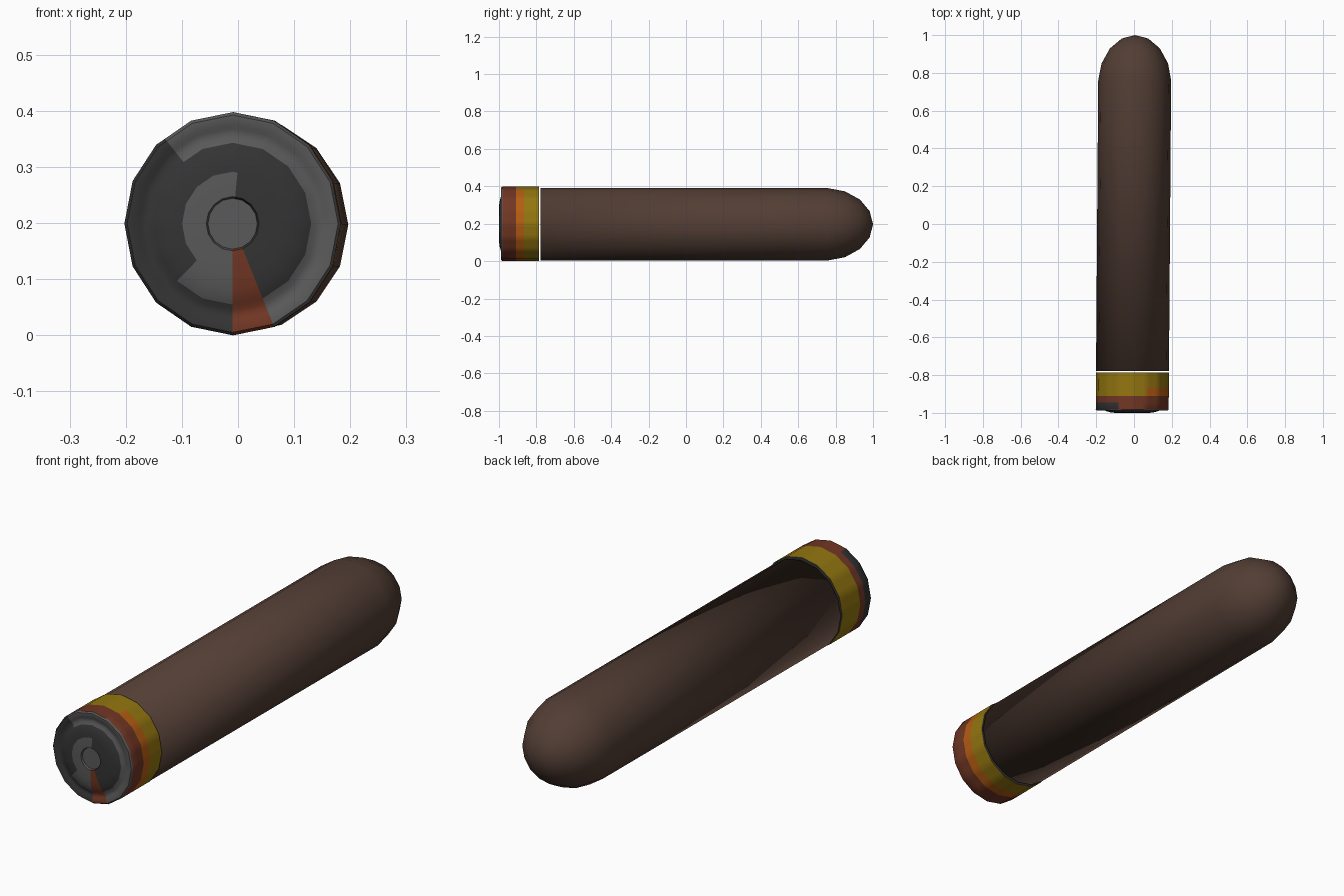
import bpy, bmesh, math

if "Cube" in bpy.data.objects:
    bpy.data.objects.remove(bpy.data.objects["Cube"])


def mat(name, rgb):
    m = bpy.data.materials.new(name)
    m.diffuse_color = (*rgb, 1)
    m.use_nodes = True
    m.node_tree.nodes["Principled BSDF"].inputs["Base Color"].default_value = m.diffuse_color
    return m


BROWN = mat("dark_brown", (0.085, 0.048, 0.035))
CAP_MATS = [mat("charcoal", (0.034, 0.034, 0.034)), mat("mid_grey", (0.100, 0.100, 0.100)),
            mat("rust", (0.165, 0.037, 0.017)), mat("orange", (0.46, 0.110, 0.006)),
            mat("mustard", (0.29, 0.180, 0.005))]
CHARCOAL, GREY, RUST, ORANGE, MUSTARD = range(5)
SIDES = 16


def lathe(name, profile, zc, mats, split=1, zscale=1.0, rule=None, angle=None):
    """Sweep (radius, y) points around y as a 16-gon; each side may be split for colouring."""
    bm = bmesh.new()
    n, step = SIDES * split, 2 * math.pi / SIDES
    rings = []
    for r, y in profile:
        cx = -0.008 + 0.0075 * (y + 0.78)          # the whole model leans slightly sideways
        if r == 0:
            rings.append([bm.verts.new((cx, y, zc))] * n)
            continue
        ring = []
        for i in range(n):
            a = 2 * math.pi * i / n
            k = r * math.cos(step / 2) / math.cos(a % step - step / 2)
            ring.append(bm.verts.new((cx + k * math.cos(a), y, zc + k * zscale * math.sin(a))))
        rings.append(ring)
    for j in range(len(rings) - 1):
        for i in range(n):
            k = (i + 1) % n
            vs = list(dict.fromkeys([rings[j][i], rings[j][k], rings[j + 1][k], rings[j + 1][i]]))
            f = bm.faces.new(vs)
            if rule:
                rm = (profile[j][0] + profile[j + 1][0]) / 2
                ym = (profile[j][1] + profile[j + 1][1]) / 2
                f.material_index = rule(rm, ym, 360 * (i + 0.5) / n, j)
    bmesh.ops.recalc_face_normals(bm, faces=bm.faces)
    me = bpy.data.meshes.new(name)
    bm.to_mesh(me)
    bm.free()
    for m in mats:
        me.materials.append(m)
    ob = bpy.data.objects.new(name, me)
    bpy.context.collection.objects.link(ob)
    bpy.context.view_layer.objects.active = ob
    ob.select_set(True)
    if angle:
        bpy.ops.object.shade_smooth_by_angle(angle=math.radians(angle))
    else:
        bpy.ops.object.shade_smooth()
    ob.select_set(False)
    return ob


# Long body with a rounded far end
lathe("body_tube",
      [(0, -0.778), (0.193, -0.778), (0.193, 0.76), (0.176, 0.85),
       (0.132, 0.93), (0.07, 0.982), (0, 1.0)], 0.197, [BROWN])

# Base cap: front face rings first, then side bands, then the back
cap_profile = [(0, -0.992), (0.044, -0.992), (0.047, -1.0), (0.09, -1.0), (0.115, -0.997),
               (0.14, -0.99), (0.15, -0.983), (0.165, -0.983), (0.172, -0.988),
               (0.188, -0.988), (0.193, -0.982), (0.193, -0.945), (0.193, -0.91),
               (0.193, -0.865), (0.193, -0.787), (0, -0.787)]


def cap_colour(r, y, a, j):
    if j == len(cap_profile) - 2:                   # hidden back face
        return CHARCOAL
    if j >= 10:                                     # side bands
        if y < -0.945:
            return CHARCOAL if 110 < a < 215 else RUST
        if y < -0.91:
            return RUST
        if y < -0.865:
            return ORANGE if a < 70 or a > 240 else MUSTARD
        return MUSTARD
    if r < 0.044:                                   # centre button
        return GREY
    if 272 < a < 290:                               # worn rusty streak
        return RUST
    if r < 0.09:
        return GREY if 85 < a < 272 else CHARCOAL
    if r < 0.14:
        return GREY if 225 < a < 272 else CHARCOAL
    return GREY if a < 128 or a > 290 else CHARCOAL  # outer rim


lathe("base_cap", cap_profile, 0.199, CAP_MATS, split=4, zscale=1.03,
      rule=cap_colour, angle=40)
